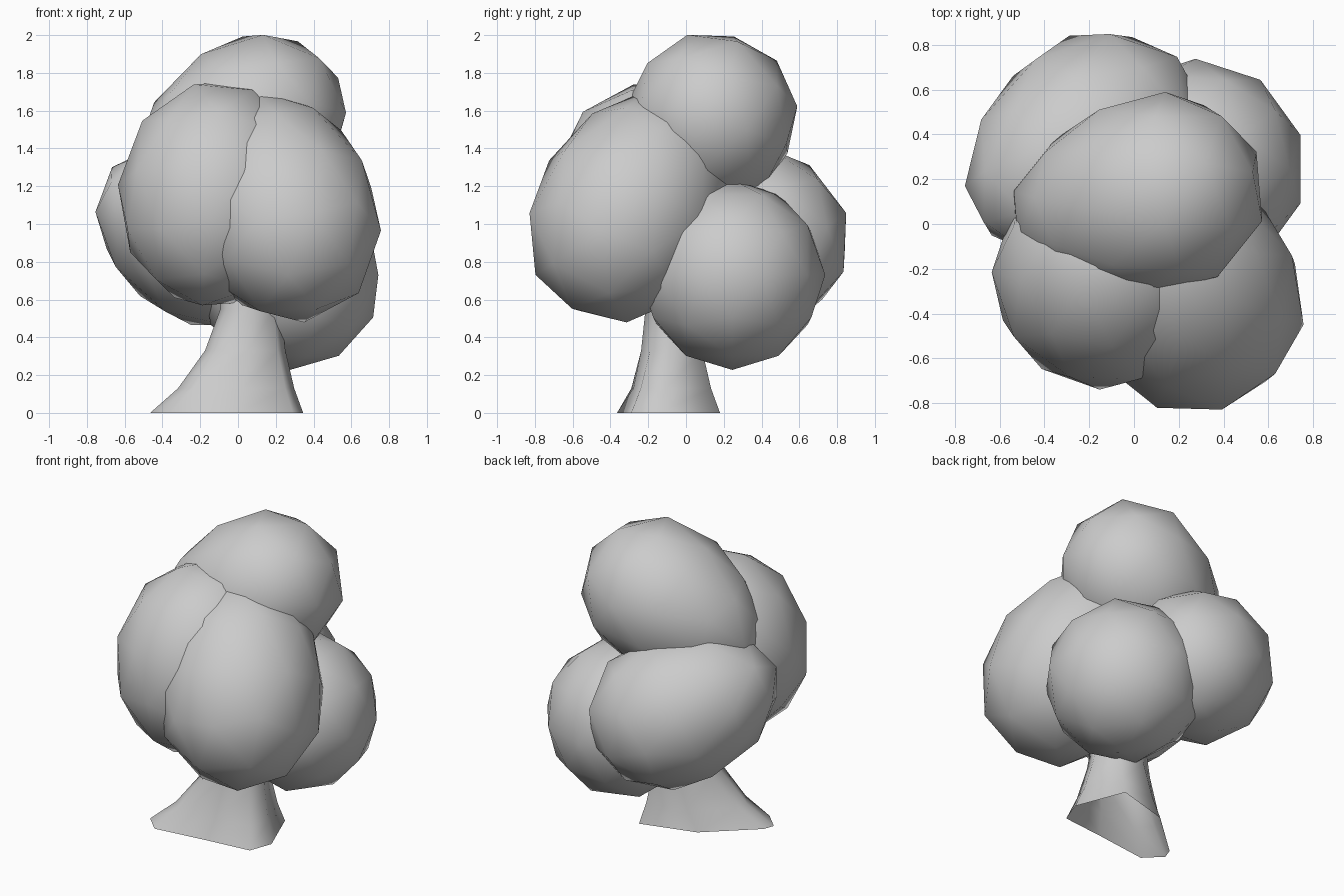
import bpy, bmesh, math
from mathutils import Vector, Matrix

if "Cube" in bpy.data.objects:
    bpy.data.objects.remove(bpy.data.objects["Cube"])


def finish(bm, name):
    me = bpy.data.meshes.new(name)
    bm.to_mesh(me)
    bm.free()
    ob = bpy.data.objects.new(name, me)
    bpy.context.collection.objects.link(ob)
    return ob


def blob(name, center, axis, short, long, taper=0.0):
    """Smooth low-poly egg stretched along an axis, wider towards +axis."""
    bm = bmesh.new()
    bmesh.ops.create_icosphere(bm, subdivisions=2, radius=1.015)
    for v in bm.verts:
        k = 1 + taper * v.co.z
        v.co.x *= k
        v.co.y *= k
    rot = Vector(axis).to_track_quat('Z', 'Y').to_matrix().to_4x4()
    bm.transform(Matrix.Translation(center) @ rot @ Matrix.Diagonal((short, short, long, 1)))
    for f in bm.faces:
        f.smooth = True
    return finish(bm, name)


# Leaf clumps
blob("foliage_front_left", (-0.13, -0.225, 1.16), (0.1, 0.3, 1), 0.50, 0.61)
blob("foliage_front_right", (0.225, -0.28, 1.105), (-0.29, 0.48, 0.82), 0.50, 0.66, -0.1)
blob("foliage_top", (0.0, 0.11, 1.50), (0.87, 0.2, 0.45), 0.44, 0.60, 0.2)
blob("foliage_back_right", (0.275, 0.245, 0.73), (0, 0, 1), 0.485, 0.495)
blob("foliage_back_left", (-0.225, 0.335, 0.965), (0.75, 0.55, -0.43), 0.465, 0.60, 0.12)

# Trunk: round at the top, flaring to an uneven root outline, open below
base = [(0.345, -0.14), (0.22, 0.18), (-0.14, 0.08), (-0.44, -0.19),
        (-0.465, -0.26), (-0.36, -0.365), (0.0, -0.32), (0.29, -0.29)]
angles = [0, 50, 100, 145, 190, 225, 270, 320]
levels = [(0, 1), (0.13, 0.62), (0.33, 0.25), (0.55, 0.04), (0.85, 0)]
bm = bmesh.new()
rings = []
for z, w in levels:
    ring = []
    for (bx, by), a in zip(base, angles):
        tx = 0.07 + 0.15 * math.cos(math.radians(a))
        ty = -0.06 + 0.15 * math.sin(math.radians(a))
        ring.append(bm.verts.new((tx + (bx - tx) * w, ty + (by - ty) * w, z)))
    rings.append(ring)
for lo, hi in zip(rings, rings[1:]):
    for i in range(8):
        j = (i + 1) % 8
        bm.faces.new((lo[i], lo[j], hi[j], hi[i])).smooth = True
finish(bm, "trunk")
